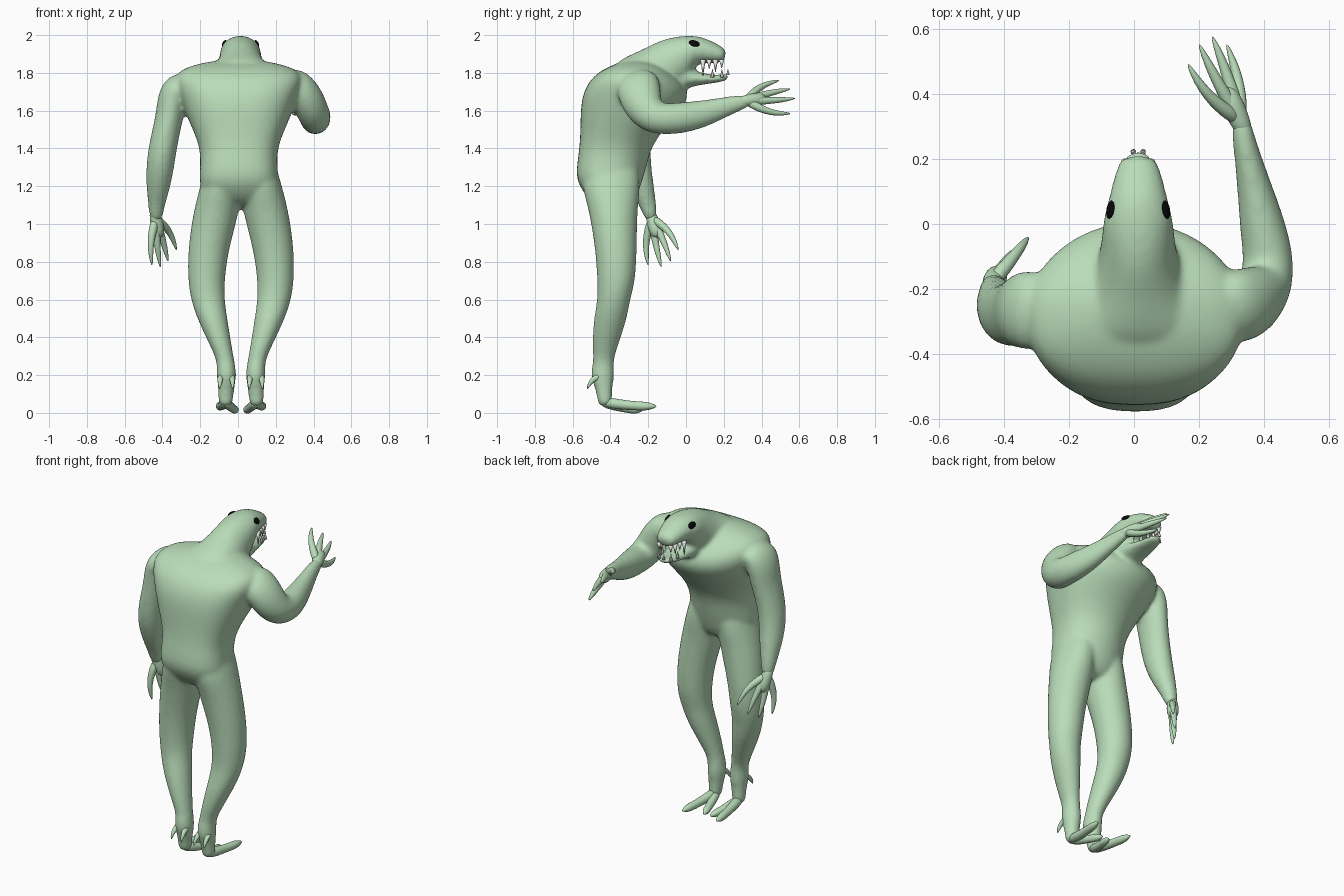
import bpy, bmesh, math
from mathutils import Vector, Matrix


def material(name, rgb):
    m = bpy.data.materials.new(name)
    m.diffuse_color = (*rgb, 1)
    return m


SKIN = material("pale_green_skin", (0.49, 0.72, 0.49))
BLACK = material("black_eye", (0.002, 0.002, 0.002))
WHITE = material("ivory_tooth", (0.9, 0.9, 0.86))
HEAD_X = .013          # head sits slightly off centre


def leg_x(s, x):       # stance sits slightly off centre too
    return s * x * .955 + .016


def tube(bm, sections, n=14, flat=False, back=1):
    """Loft ellipses (x, y, z, half width, half depth), level or square to their path.
    back < 1 squares off the rear half of each section."""
    pts = [Vector(s[:3]) for s in sections]
    rings = []
    for i, s in enumerate(sections):
        t = (pts[min(i + 1, len(pts) - 1)] - pts[max(i - 1, 0)]).normalized()
        if flat:
            t = Vector((0, 0, 1))
        side = (Vector((1, 0, 0)) - t * t.x).normalized()
        deep = t.cross(side)
        ring = []
        for k in range(n):
            c, d = math.cos(2 * math.pi * k / n), math.sin(2 * math.pi * k / n)
            if d < -.001:
                c, d = math.copysign(abs(c) ** back, c), -abs(d) ** back
            ring.append(bm.verts.new(pts[i] + side * s[3] * c + deep * s[4] * d))
        rings.append(ring)
    for r, q in zip(rings, rings[1:]):
        for k in range(n):
            bm.faces.new((r[k], r[(k + 1) % n], q[(k + 1) % n], q[k]))
    bm.faces.new(rings[0][::-1])
    bm.faces.new(rings[-1])


def finish(bm, name, mat, subsurf=0):
    bmesh.ops.recalc_face_normals(bm, faces=bm.faces)
    for f in bm.faces:
        f.smooth = True
    me = bpy.data.meshes.new(name)
    bm.to_mesh(me)
    bm.free()
    me.materials.append(mat)
    ob = bpy.data.objects.new(name, me)
    bpy.context.collection.objects.link(ob)
    if subsurf:
        ob.modifiers.new("round", 'SUBSURF').levels = subsurf
        ob.modifiers["round"].render_levels = subsurf
    return ob


# Body: overlapping lofts fused into one skin
body = bmesh.new()
# torso
tube(body, [(.004, y, z, a, b) for z, y, a, b in (
    (1.09, -.385, .12, .08), (1.15, -.395, .19, .14), (1.23, -.405, .212, .175), (1.30, -.395, .206, .186),
    (1.40, -.375, .205, .190), (1.50, -.34, .245, .22), (1.60, -.29, .29, .27),
    (1.68, -.265, .32, .285), (1.75, -.265, .345, .255), (1.81, -.27, .33, .19),
    (1.85, -.26, .22, .11), (1.87, -.25, .08, .04))], 24, True, .76)
# neck and skull
tube(body, [(HEAD_X, y, z, a, b) for y, z, a, b in (
    (-.38, 1.74, .24, .10), (-.27, 1.77, .19, .13), (-.17, 1.80, .14, .14),
    (-.06, 1.86, .114, .14), (.01, 1.915, .111, .093), (.06, 1.92, .097, .08),
    (.12, 1.912, .083, .062), (.18, 1.895, .066, .046), (.21, 1.89, .05, .032))], 16)
# lower jaw
tube(body, [(HEAD_X, y, z, a, b) for y, z, a, b in (
    (-.10, 1.77, .09, .09), (-.02, 1.775, .09, .065), (.05, 1.77, .078, .040),
    (.12, 1.767, .066, .025), (.19, 1.77, .052, .019), (.225, 1.785, .034, .018))], 16)
# legs
for s in (-1, 1):
    tube(body, [(leg_x(s, x), y, z, a, b) for z, x, y, a, b in (
        (1.42, .08, -.38, .07, .09), (1.30, .095, -.395, .10, .15), (1.20, .11, -.397, .115, .16),
        (1.10, .13, -.388, .122, .138), (1.00, .152, -.38, .121, .125), (.85, .183, -.37, .110, .112),
        (.70, .193, -.368, .100, .104), (.60, .185, -.382, .092, .088), (.50, .16, -.40, .083, .092),
        (.35, .11, -.43, .058, .07), (.27, .083, -.438, .047, .053), (.20, .08, -.443, .056, .068),
        (.13, .082, -.436, .044, .046), (.08, .085, -.43, .042, .042), (.03, .085, -.43, .036, .036))], 14, True)
# hanging arm
tube(body, [
    (-.22, -.27, 1.74, .07, .10), (-.29, -.265, 1.755, .08, .13), (-.345, -.265, 1.70, .085, .125),
    (-.36, -.27, 1.58, .075, .11), (-.39, -.28, 1.45, .076, .10), (-.41, -.275, 1.33, .078, .09),
    (-.422, -.235, 1.20, .067, .068), (-.432, -.20, 1.10, .045, .045), (-.435, -.18, 1.01, .034, .034)])
# raised arm
tube(body, [
    (.20, -.27, 1.76, .07, .10), (.28, -.26, 1.772, .08, .12), (.345, -.25, 1.70, .095, .12),
    (.385, -.225, 1.62, .09, .11), (.41, -.18, 1.565, .085, .095), (.415, -.10, 1.553, .08, .085),
    (.395, 0, 1.565, .073, .085), (.37, .12, 1.59, .054, .07), (.34, .25, 1.635, .037, .048),
    (.325, .345, 1.655, .030, .034)])
skin = finish(body, "body", SKIN, 2)
rm = skin.modifiers.new("fuse", 'REMESH')
rm.mode, rm.voxel_size, rm.use_smooth_shade = 'VOXEL', .011, True
sm = skin.modifiers.new("soften", 'SMOOTH')
sm.factor, sm.iterations = .5, 12


def hand(name, wrist, tips):
    """Palm wedge plus bowed tapering fingers."""
    bm = bmesh.new()
    w = Vector(wrist)
    mid = sum((Vector(t) for t in tips), Vector()) / len(tips)
    for t in map(Vector, tips):
        bow = (t - mid) * .25
        path = [(0, .024), (.22, .025), (.42, .020), (.62, .017), (.85, .011), (1, .003)]
        tube(bm, [(*(w.lerp(t, u) + bow * math.sin(math.pi * u)), r, r) for u, r in path], 8)
    palm = [(-.2, .027), (0, .033), (.15, .037), (.32, .036), (.45, .02)]
    tube(bm, [(*w.lerp(mid, u), r, r) for u, r in palm], 10)
    finish(bm, name, SKIN, 1)


hand("hanging_hand", (-.436, -.18, 1.03),
     [(-.325, -.04, .86), (-.37, -.08, .80), (-.41, -.13, .77), (-.455, -.20, .78)])
hand("raised_hand", (.325, .32, 1.652),
     [(.165, .495, 1.76), (.20, .555, 1.715), (.24, .58, 1.665), (.285, .555, 1.585)])

# Feet: two long toes and two heel spurs each
for s, side in ((-1, "left"), (1, "right")):
    bm = bmesh.new()
    for tip, r in (((.125, -.155, .035), .034), ((.022, -.23, .012), .032)):
        a, t = Vector((.085, -.45, .06)), Vector(tip)
        pts = [(0, .9), (.3, .9), (.55, .75), (.8, .8), (.92, .5), (1, .1)]
        tube(bm, [(leg_x(s, p.x), p.y, p.z, r * k, r * k) for p, k in
                  ((a.lerp(t, u) - Vector((0, 0, .008 * math.sin(math.pi * u))), k) for u, k in pts)], 8)
    for dx in (-.03, .03):
        spur = ((1, -.45, .20, .018), (1.1, -.49, .18, .017), (1.2, -.515, .15, .01), (1.2, -.522, .125, .003))
        tube(bm, [(leg_x(s, .082 + dx * k), y, z, r, r) for k, y, z, r in spur], 8)
    finish(bm, side + "_foot", SKIN, 1)

# Eyes: flat dark ovals on the skull
bm = bmesh.new()
for s in (-1, 1):
    m = (Matrix.Translation((HEAD_X + s * .086, .044, 1.956)) @ Matrix.Rotation(s * math.radians(15), 4, 'Z')
         @ Matrix.Rotation(s * math.radians(-32), 4, 'Y')
         @ Matrix.Rotation(math.radians(-15), 4, 'X') @ Matrix.Diagonal((.0075, .029, .019, 1)))
    bmesh.ops.create_uvsphere(bm, u_segments=16, v_segments=10, radius=1, matrix=m)
finish(bm, "eyes", BLACK)

# Teeth: cones along both jaws
bm = bmesh.new()


def tooth(x, y, z, h, r=.014):
    flip = Matrix.Rotation(math.pi if h < 0 else 0, 4, 'X')
    bmesh.ops.create_cone(bm, cap_ends=True, segments=8, radius1=r, radius2=.001, depth=abs(h),
                          matrix=Matrix.Translation((HEAD_X + x, y, z + h / 2)) @ flip)


for s in (-1, 1):
    for i, h in enumerate((.085, .05, .065, .045)):
        tooth(s * (.064 - .008 * i), .09 + .033 * i, 1.87, -h)
    for i in range(2):
        tooth(s * (.052 - .01 * i), .14 + .05 * i, 1.775, .045, .011)
    tooth(s * .015, .222, 1.79, .03, .009)
finish(bm, "teeth", WHITE)
